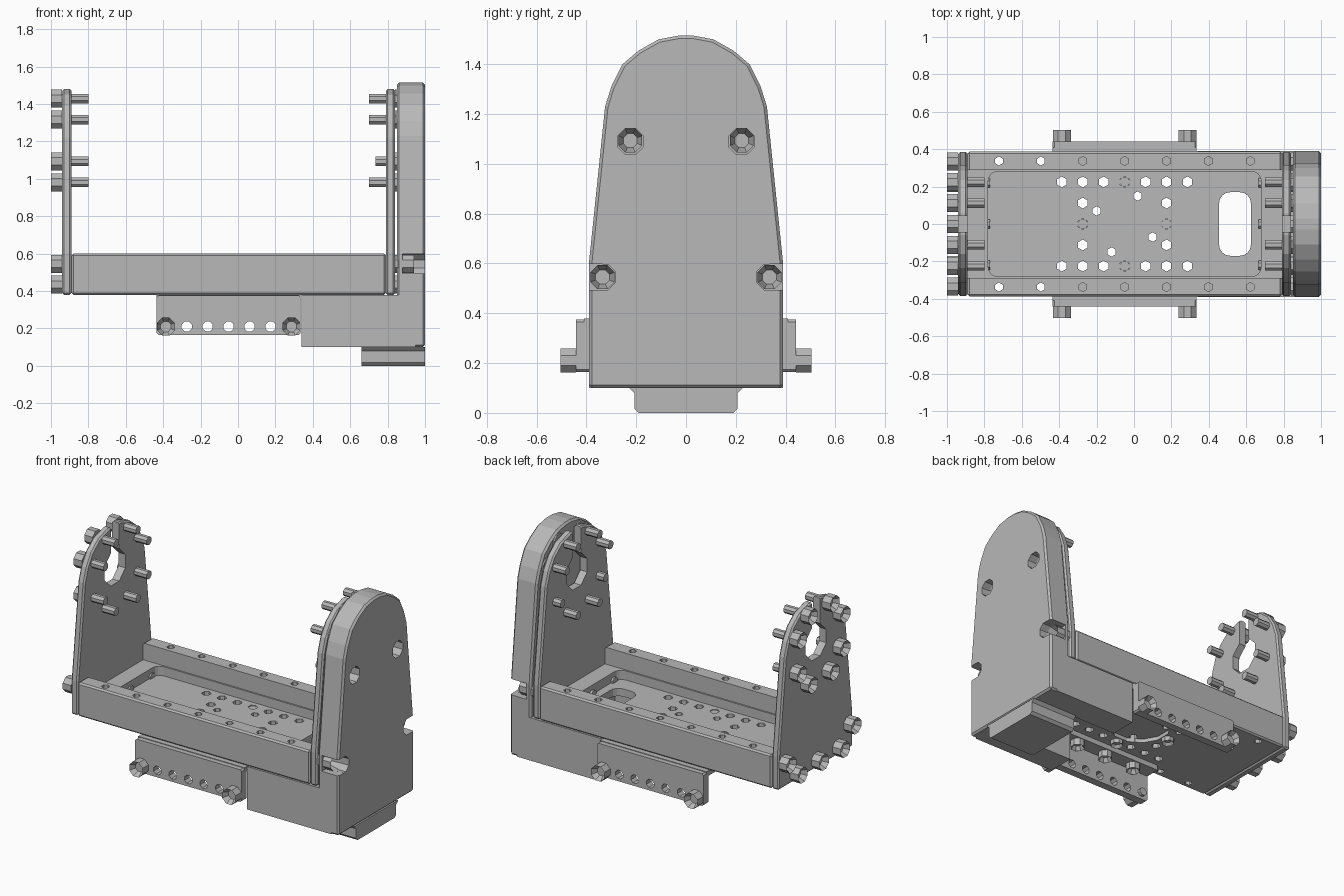
import bpy, bmesh, math
from mathutils import Vector

cube = bpy.data.objects.get("Cube")
if cube:
    bpy.data.objects.remove(cube)

grey = bpy.data.materials.new("plain grey")
grey.use_nodes = True
grey.diffuse_color = (0.48, 0.48, 0.48, 1)
grey.node_tree.nodes["Principled BSDF"].inputs["Base Color"].default_value = grey.diffuse_color


def place(axis, u, v, w):
    return Vector({"x": (w, u, v), "y": (u, w, v), "z": (u, v, w)}[axis])


def prism(bm, pts, axis, lo, hi):
    """Extrude a 2D outline along an axis; returns the end face."""
    a = [bm.verts.new(place(axis, u, v, lo)) for u, v in pts]
    b = [bm.verts.new(place(axis, u, v, hi)) for u, v in pts]
    n = len(pts)
    faces = [bm.faces.new(a), bm.faces.new(b)]
    faces += [bm.faces.new((a[i], a[(i + 1) % n], b[(i + 1) % n], b[i])) for i in range(n)]
    bmesh.ops.recalc_face_normals(bm, faces=faces)
    return faces[1]


def ngon(u, v, r, n=8):
    return [(u + r * math.cos(math.tau * (i + 0.5) / n),
             v + r * math.sin(math.tau * (i + 0.5) / n)) for i in range(n)]


def rect(u0, u1, v0, v1):
    return [(u0, v0), (u1, v0), (u1, v1), (u0, v1)]


def rounded(u0, u1, v0, v1, r, steps=4):
    pts = []
    for k, (u, v) in enumerate(rect(u0 + r, u1 - r, v0 + r, v1 - r)):
        for s in range(steps + 1):
            t = math.pi + (k + s / steps) * math.pi / 2
            pts.append((u + r * math.cos(t), v + r * math.sin(t)))
    return pts


def mirrored(half):
    return half + [(-u, v) for u, v in reversed(half) if u > 0]


def make(name, *solids):
    bm = bmesh.new()
    for s in solids:
        prism(bm, *s)
    mesh = bpy.data.meshes.new(name)
    bm.to_mesh(mesh)
    bm.free()
    ob = bpy.data.objects.new(name, mesh)
    bpy.context.scene.collection.objects.link(ob)
    mesh.materials.append(grey)
    return ob


def bake(ob):
    dg = bpy.context.evaluated_depsgraph_get()
    dg.update()
    mesh = bpy.data.meshes.new_from_object(ob.evaluated_get(dg))
    ob.modifiers.clear()
    ob.data = mesh


def soften(ob, width):
    m = ob.modifiers.new("bevel", "BEVEL")
    m.width, m.segments, m.limit_method = width, 1, "ANGLE"
    m.angle_limit = math.radians(50)
    bake(ob)


def cut(ob, *solids, op="DIFFERENCE"):
    cutter = make("cutter", *solids)
    cutter.hide_render = True
    m = ob.modifiers.new("cut", "BOOLEAN")
    m.object, m.operation, m.solver = cutter, op, "EXACT"
    bake(ob)
    bpy.data.objects.remove(cutter)


def bolt(name, axis, u, v, base, top, tip, r=0.052):
    """Socket head from base to top, shaft from base to tip."""
    bm = bmesh.new()
    face = prism(bm, ngon(u, v, r), axis, base, top)
    bmesh.ops.inset_region(bm, faces=[face], thickness=r * 0.42)
    bmesh.ops.translate(bm, verts=face.verts, vec=place(axis, 0, 0, (base - top) * 0.6))
    prism(bm, ngon(u, v, 0.027), axis, base, tip)
    mesh = bpy.data.meshes.new(name)
    bm.to_mesh(mesh)
    bm.free()
    mesh.materials.append(grey)
    bpy.context.scene.collection.objects.link(bpy.data.objects.new(name, mesh))


STEP = 0.112
MID = -0.05
RING_Z = 1.205
ring = [(0.25 * math.cos(a), RING_Z + 0.25 * math.sin(a))
        for a in (math.radians(26.5 + d) for d in (0, 37, 90, 127, 180, 217, 270, 307))]
base_bolts = [(s * 0.335, 0.545) for s in (-1, 1)] + [(s * 0.22, 0.435) for s in (-1, 0, 1)]

# Tray with rails, floor pocket and hole patterns
tray = make("tray", (rect(-0.89, 0.79, -0.387, 0.387), "z", 0.38, 0.6))
soften(tray, 0.01)
cut(tray, (rect(-1, 0.9, -0.29, 0.29), "z", 0.49, 0.7))
cut(tray, (rounded(-0.78, 0.68, -0.28, 0.28, 0.05), "z", 0.43, 0.7))
cut(tray, (ngon(MID, 0, 0.19, 12), "z", 0.3, 0.405))
rail_x = [MID + 2 * STEP * i for i in range(-3, 4)]
holes = [(x, s * 0.337, 0.024) for x in rail_x for s in (-1, 1)]
holes += [(MID + STEP * i, s * 0.225, 0.029) for i in range(-3, 4) for s in (-1, 1)]
holes += [(MID + 2 * i * STEP, STEP * j, 0.029) for i in (-1, 1) for j in (-1, 0, 1)]
holes += [(MID + 0.165 * math.cos(a), 0.165 * math.sin(a), 0.025)
          for a in (math.radians(65 + 90 * k) for k in range(4))]
cut(tray, *[(ngon(x, y, r, 6), "z", 0.2, 0.8) for x, y, r in holes],
    (rounded(0.455, 0.625, -0.17, 0.17, 0.06), "z", 0.2, 0.8))
for i, (x, y) in enumerate([(MID, 0.225), (MID, -0.225), (MID - 2 * STEP, 0), (MID + 2 * STEP, 0)]):
    bolt(f"floor_screw_{i}", "z", x, y, 0.38, 0.35, 0.425, 0.04)

# End plates with open keyholes
plate_half = [(0.385, 0.38), (0.385, 0.6), (0.315, 1.22), (0.285, 1.31),
              (0.235, 1.39), (0.16, 1.45), (0.06, 1.48)]
for side, x0, x1 in (("right", -0.94, -0.89), ("left", 0.79, 0.84)):
    plate = make(side + "_end_plate", (mirrored(plate_half), "x", x0, x1))
    soften(plate, 0.01)
    cut(plate, (ngon(0, RING_Z, 0.115), "x", x0 - 0.1, x1 + 0.1))
    cut(plate, (rect(-0.042, 0.042, RING_Z, 1.6), "x", x0 - 0.1, x1 + 0.1))

# Bolts through the end plates
for i, (y, z) in enumerate(ring):
    bolt(f"right_ring_bolt_{i}", "x", y, z, -0.94, -1.0, -0.8)
    short = abs(y) > 0.2 and z < RING_Z
    bolt(f"left_ring_bolt_{i}", "x", y, z, 0.84, 0.94, 0.735 if short else 0.7)
for i, (y, z) in enumerate(base_bolts):
    bolt(f"right_base_bolt_{i}", "x", y, z, -0.94, -1.0, -0.77)
    bolt(f"left_base_bolt_{i}", "x", y, z, 0.84, 0.94, 0.665)

# Tall housing with base, foot and bolt pockets
house_half = [(0.21, 0.1), (0.39, 0.1), (0.39, 0.6), (0.325, 1.23), (0.3, 1.31), (0.255, 1.4),
              (0.19, 1.455), (0.11, 1.5), (0.03, 1.515)]
housing = make("housing", (mirrored(house_half), "x", 0.85, 1.0))
soften(housing, 0.012)
cut(housing, (rect(0.34, 0.95, -0.39, 0.39), "z", 0.1, 0.38), op="UNION")
cut(housing, (rect(0.34 - 0.1, 0.66, -0.21, 0.21), "z", 0, 0.5))
cut(housing, *[(ngon(y, z, 0.056), "x", 0.88, 1.1)
               for y, z in ((-0.335, 0.545), (0.335, 0.545), (-0.223, 1.09), (0.223, 1.09))])
cut(housing, *[(rect(0.88, 1.1, min(s * 0.335, s * 0.5), max(s * 0.335, s * 0.5)), "z", 0.493, 0.597)
               for s in (-1, 1)])
foot = make("foot", (mirrored([(0.19, 0), (0.207, 0.017), (0.207, 0.08), (0.227, 0.1),
                               (0.227, 0.101)]), "x", 0.66, 1.0))

# Side brackets: drilled wall, flange under the rail, nuts and bolts
for side, s in (("front", -1), ("back", 1)):
    span = lambda a, b: sorted((s * a, s * b))
    wall = make(side + "_bracket", (rounded(-0.435, 0.335, 0.165, 0.375, 0.01, 1), "y", *span(0.39, 0.442)))
    cut(wall, (rect(-0.435, 0.335, *span(0.29, 0.41)), "z", 0.345, 0.379), op="UNION")
    cut(wall, *[(ngon(MID + STEP * i, 0.21, 0.029), "y", *span(0.3, 0.6)) for i in range(-2, 3)])
    for i in (-1, 1):
        bolt(f"{side}_bracket_bolt_{i + 1}", "y", MID + 3 * i * STEP, 0.21, s * 0.442, s * 0.503, s * 0.37)
    for i in (-1, 0, 1):
        bolt(f"{side}_flange_nut_{i + 1}", "z", MID + 2 * i * STEP, s * 0.337, 0.345, 0.30, 0.42, 0.045)

# Consistent outward faces
for ob in bpy.context.scene.objects:
    if ob.type == "MESH" and ob.data.materials and ob.data.materials[0] == grey:
        bm = bmesh.new()
        bm.from_mesh(ob.data)
        bmesh.ops.recalc_face_normals(bm, faces=bm.faces)
        bm.to_mesh(ob.data)
        bm.free()
